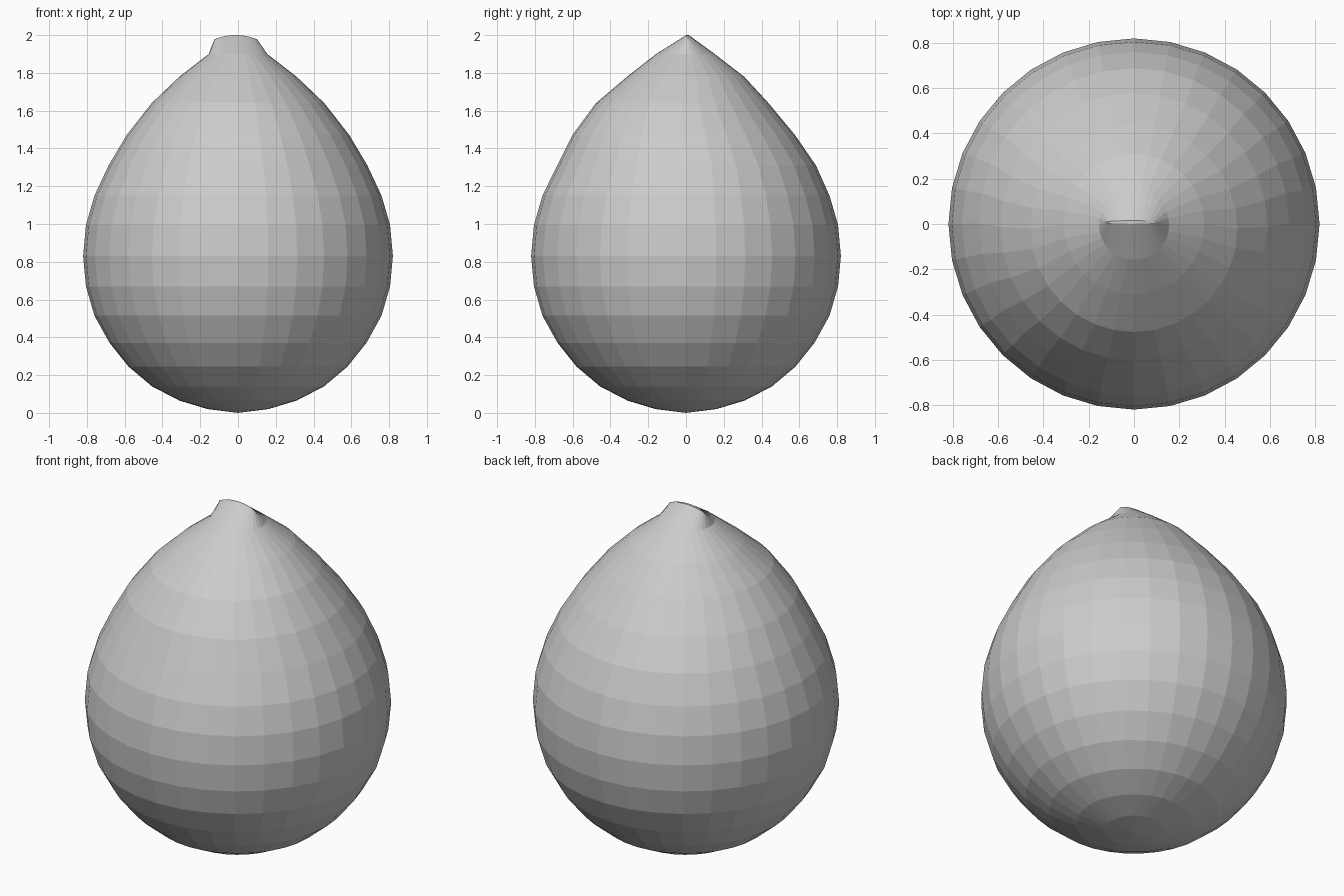
import bpy, bmesh
from math import sin, cos, pi

if "Cube" in bpy.data.objects:
    bpy.data.objects.remove(bpy.data.objects["Cube"])

SEGMENTS = 32

# Body profile: (radius, height, y shift) from bottom to neck
PROFILE = [
    (0.16, 0.02, 0), (0.31, 0.065, 0), (0.455, 0.14, 0), (0.58, 0.245, 0),
    (0.68, 0.37, 0), (0.76, 0.515, 0), (0.805, 0.67, 0), (0.82, 0.83, 0),
    (0.805, 0.995, 0), (0.76, 1.15, 0), (0.685, 1.31, 0.003),
    (0.59, 1.47, -0.012), (0.457, 1.64, -0.02), (0.31, 1.78, -0.002),
    (0.155, 1.9, -0.003),
]


def add_ring(bm, point):
    return [bm.verts.new(point(2 * pi * i / SEGMENTS)) for i in range(SEGMENTS)]


bm = bmesh.new()
rings = [
    add_ring(bm, lambda a, r=r, z=z, s=s: (r * cos(a), r * sin(a) + s, z))
    for r, z, s in PROFILE
]

# Neck pinched flat into a thin, slightly arched ridge
rings.append(add_ring(bm, lambda a: (
    0.113 * cos(a) - 0.012, 0.007 * sin(a) + 0.008, 1.978 + 0.022 * sin(a) ** 2)))

for low, high in zip(rings, rings[1:]):
    for i in range(SEGMENTS):
        j = (i + 1) % SEGMENTS
        bm.faces.new((low[i], low[j], high[j], high[i]))

# Close the underside with a fan and the ridge with strips across it
base = bm.verts.new((0, 0, 0))
for i in range(SEGMENTS):
    bm.faces.new((base, rings[0][(i + 1) % SEGMENTS], rings[0][i]))
tip = rings[-1]
half = SEGMENTS // 2
for i in range(half):
    strip = [tip[i], tip[i + 1], tip[-(i + 1)], tip[-i]]
    bm.faces.new(list(dict.fromkeys(strip)))

bmesh.ops.recalc_face_normals(bm, faces=bm.faces)
mesh = bpy.data.meshes.new("pinched_drop_body")
bm.to_mesh(mesh)
bm.free()
body = bpy.data.objects.new("pinched_drop_body", mesh)
bpy.context.collection.objects.link(body)
